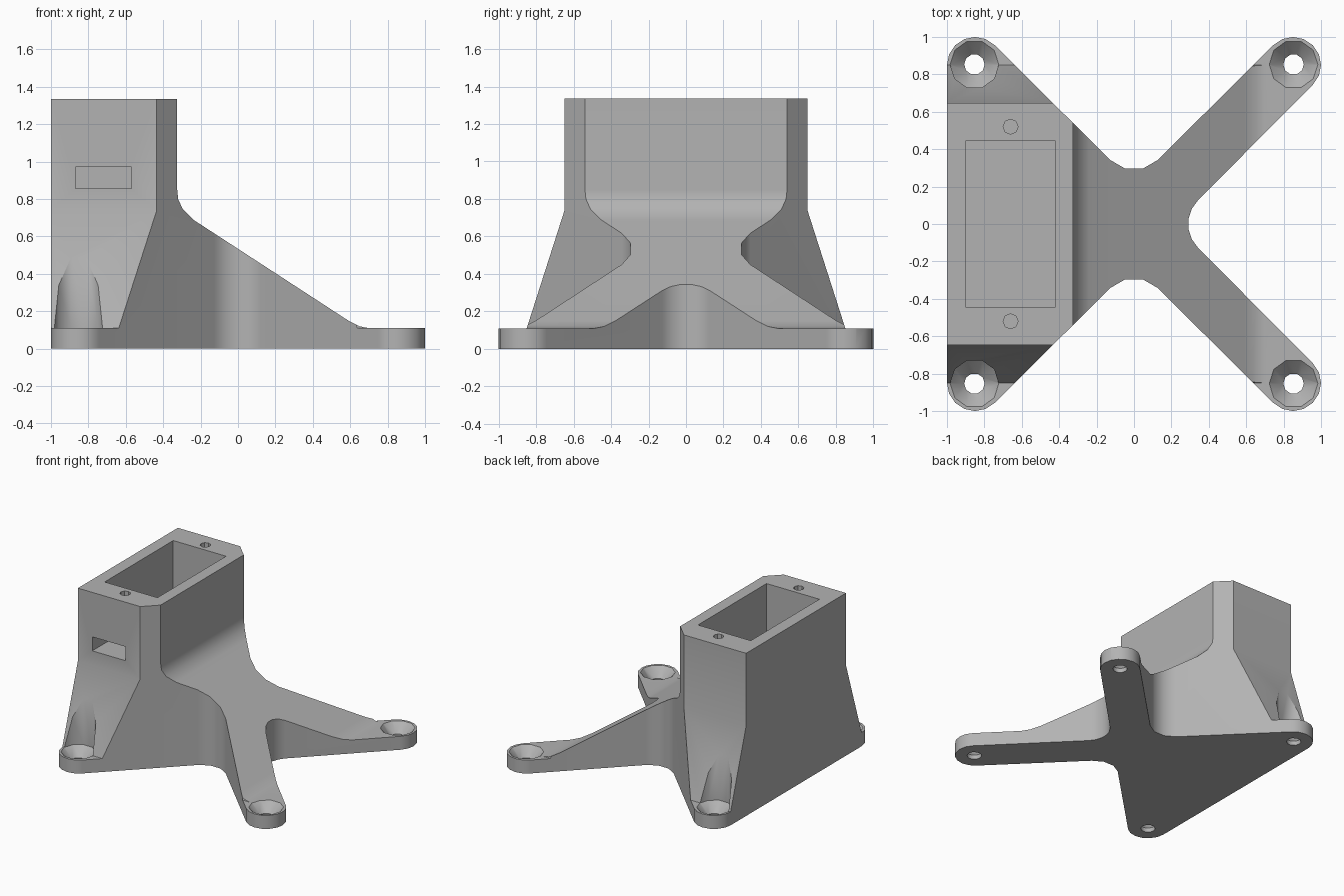
import bpy, bmesh
from math import sin, cos, pi, radians
from mathutils import Matrix, Vector

cube = bpy.data.objects.get("Cube")
if cube:
    bpy.data.objects.remove(cube, do_unlink=True)

TOP, FOOT_Z, FOOT = 1.335, 0.11, 0.85

grey = bpy.data.materials.new("plain grey")
grey.use_nodes = True
grey.diffuse_color = (0.45, 0.45, 0.45, 1)
grey.node_tree.nodes["Principled BSDF"].inputs["Base Color"].default_value = (0.45, 0.45, 0.45, 1)


def finish(name, bm):
    bmesh.ops.recalc_face_normals(bm, faces=bm.faces)
    mesh = bpy.data.meshes.new(name)
    bm.to_mesh(mesh)
    bm.free()
    mesh.materials.append(grey)
    ob = bpy.data.objects.new(name, mesh)
    bpy.context.collection.objects.link(ob)
    return ob


def prism(name, pts, place, lo, hi):
    """Extrude a 2D profile; place(a, b, depth) gives its 3D position."""
    bm = bmesh.new()
    face = bm.faces.new([bm.verts.new(place(a, b, lo)) for a, b in pts])
    res = bmesh.ops.extrude_face_region(bm, geom=[face])
    shift = Vector(place(0, 0, hi)) - Vector(place(0, 0, lo))
    bmesh.ops.translate(bm, verts=[v for v in res["geom"] if isinstance(v, bmesh.types.BMVert)], vec=shift)
    return finish(name, bm)


def lathe(name, pts, x, y, sides):
    """Closed solid of revolution about a vertical axis."""
    bm = bmesh.new()
    rings = [[bm.verts.new((x + r * cos(2 * pi * i / sides), y + r * sin(2 * pi * i / sides), z))
              for i in range(sides)] for r, z in pts]
    for low, high in zip(rings, rings[1:]):
        for i in range(sides):
            j = (i + 1) % sides
            bm.faces.new((low[i], low[j], high[j], high[i]))
    bm.faces.new(rings[0])
    bm.faces.new(rings[-1])
    return finish(name, bm)


def box(name, x0, x1, y0, y1, z0, z1):
    return prism(name, [(x0, y0), (x1, y0), (x1, y1), (x0, y1)], lambda a, b, d: (a, b, d), z0, z1)


def arc(cx, cy, r, start, end, steps):
    return [(cx + r * cos(radians(start + (end - start) * i / steps)),
             cy + r * sin(radians(start + (end - start) * i / steps))) for i in range(steps + 1)]


def combine(body, tool, operation):
    tool.hide_render = True
    mod = body.modifiers.new(operation, "BOOLEAN")
    mod.operation, mod.solver, mod.object = operation, "EXACT", tool
    bpy.context.view_layer.objects.active = body
    bpy.ops.object.modifier_apply(modifier=mod.name)
    bpy.data.objects.remove(tool, do_unlink=True)


# Plan: crossed arms with round feet, filled in on the -x side
R = 0.18
notch = 0.215 + R * 2 ** 0.5
plan = arc(notch, 0, R, 225, 135, 5)
plan += arc(FOOT, FOOT, 0.15, -45, 135, 8)
plan += arc(0, notch, R, 315, 225, 3)
plan += arc(-FOOT, FOOT, 0.15, 45, 180, 6)
plan += arc(-FOOT, -FOOT, 0.15, 180, 315, 6)
plan += arc(0, -notch, R, 135, 45, 3)
plan += arc(FOOT, -FOOT, 0.15, -135, 45, 8)
bracket = prism("bracket", plan, lambda a, b, d: (a, b, d), 0, TOP)

# Side profile: tower, filleted ramp and low feet
ramp = [(-1.2, -0.2), (1.2, -0.2), (1.2, FOOT_Z), (0.70, FOOT_Z), (0.65, 0.12), (0.59, 0.15),
        (-0.24, 0.69), (-0.295, 0.745), (-0.32, 0.80), (-0.325, 0.85), (-0.325, 1.5), (-1.2, 1.5)]
combine(bracket, prism("ramp_tool", ramp, lambda a, b, d: (a, d, b), -1.5, 1.5), "INTERSECT")

# End profile: upright tower with flared lower walls
half = [(1.2, -0.2), (1.2, FOOT_Z), (FOOT, FOOT_Z), (0.648, 0.74), (0.648, 1.5)]
flare = half + [(-y, z) for y, z in reversed(half)]
combine(bracket, prism("flare_tool", flare, lambda a, b, d: (d, a, b), -1.5, 1.5), "INTERSECT")

# Open pocket in the tower and the cable slot in its front wall
combine(bracket, box("pocket_tool", -0.90, -0.42, -0.445, 0.445, 0.74, 1.6), "DIFFERENCE")
combine(bracket, box("slot_tool", -0.87, -0.57, -0.9, -0.3, 0.855, 0.97), "DIFFERENCE")

# Countersunk foot holes and small screw holes in the rim
sink = [(0.055, -0.1), (0.055, 0.035), (0.13, FOOT_Z), (0.13, 0.8)]
for sy in (-1, 1):
    for sx in (-1, 1):
        combine(bracket, lathe("sink_tool", sink, sx * 0.853, sy * 0.853, 10), "DIFFERENCE")
    pilot = [(0.04, TOP - 0.4), (0.04, 1.6)]
    combine(bracket, lathe("pilot_tool", pilot, -0.66, sy * 0.52, 8), "DIFFERENCE")

# Smooth the fillets and holes, keep hard edges
bpy.ops.object.select_all(action="DESELECT")
bracket.select_set(True)
bpy.context.view_layer.objects.active = bracket
bpy.ops.object.shade_smooth_by_angle(angle=radians(37))
weighted = bracket.modifiers.new("weighted normals", "WEIGHTED_NORMAL")
weighted.keep_sharp = True
